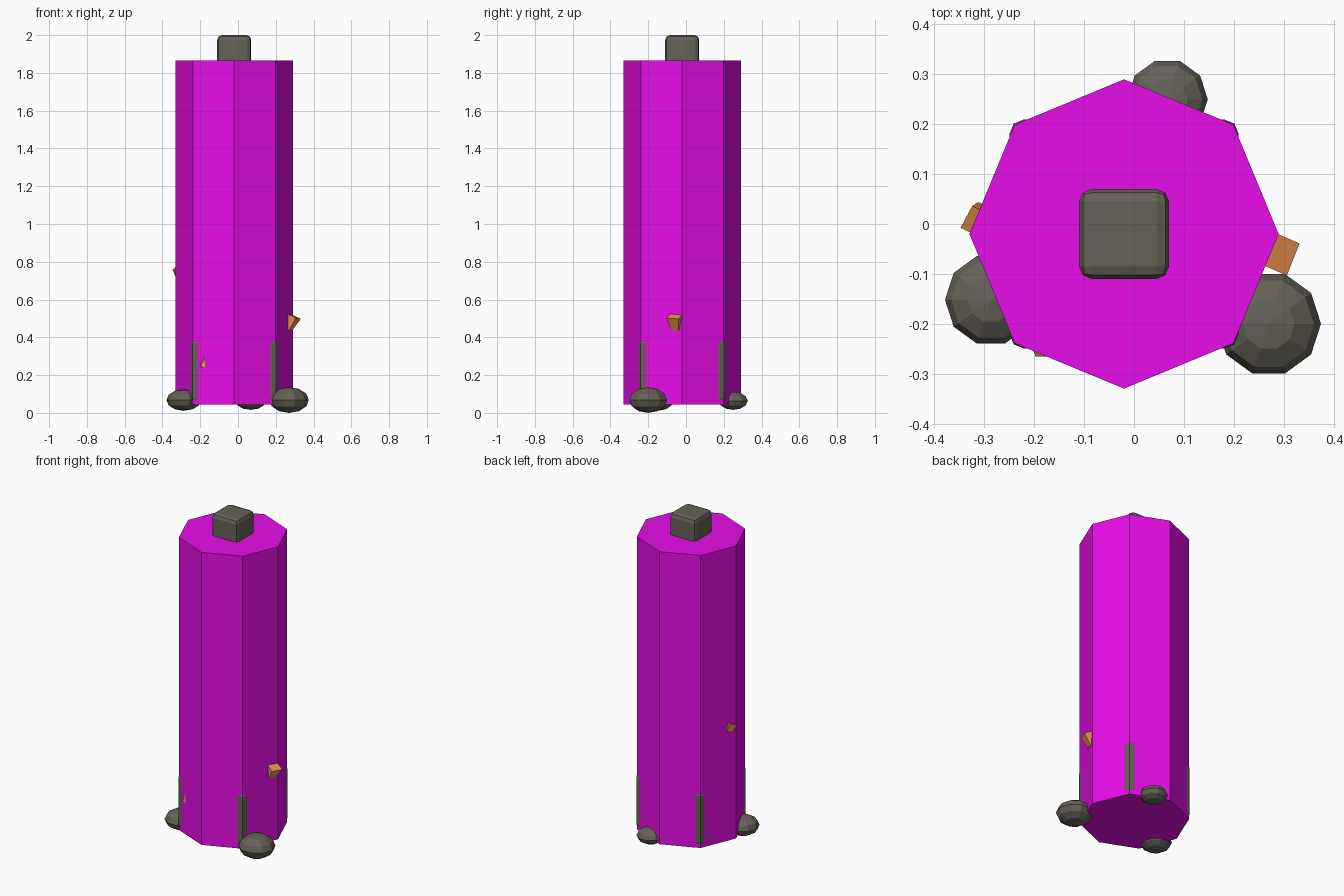
import bpy, bmesh, math
from mathutils import Matrix, Vector, Euler

if "Cube" in bpy.data.objects:
    bpy.data.objects.remove(bpy.data.objects["Cube"])


def material(name, rgb):
    m = bpy.data.materials.new(name)
    m.diffuse_color = (*rgb, 1)
    m.use_nodes = True
    m.node_tree.nodes["Principled BSDF"].inputs["Base Color"].default_value = m.diffuse_color
    return m


STONE = material("stone", (0.13, 0.12, 0.095))
MAGENTA = material("magenta", (0.80, 0.004, 0.80))
ORANGE = material("orange", (0.85, 0.30, 0.08))
CX = CY = -0.02


def finish(name, bm, mat):
    bmesh.ops.recalc_face_normals(bm, faces=bm.faces)
    me = bpy.data.meshes.new(name)
    bm.to_mesh(me)
    bm.free()
    me.materials.append(mat)
    ob = bpy.data.objects.new(name, me)
    bpy.context.collection.objects.link(ob)
    return ob


def block(name, half, z0, z1, bevel):
    bm = bmesh.new()
    bmesh.ops.create_cube(bm, size=1, matrix=Matrix.Translation((CX, CY, (z0 + z1) / 2))
                          @ Matrix.Diagonal((2 * half, 2 * half, z1 - z0, 1)))
    ob = finish(name, bm, STONE)
    mod = ob.modifiers.new("bevel", "BEVEL")
    mod.width, mod.segments = bevel, 2


def stone(name, x, y, z, r, h):
    bm = bmesh.new()
    bmesh.ops.create_uvsphere(bm, u_segments=10, v_segments=6, radius=1,
                              matrix=Matrix.Translation((x, y, z))
                              @ Matrix.Diagonal((r, r, h, 1))
                              @ Matrix.Rotation(math.radians(18), 4, 'Z'))
    finish(name, bm, STONE)


def shard(name, loc, size, rot):
    bm = bmesh.new()
    bmesh.ops.create_cone(bm, cap_ends=True, segments=4, radius1=0.45, radius2=0.7, depth=1,
                          matrix=Matrix.LocRotScale(Vector(loc),
                                                    Euler([math.radians(a) for a in rot]),
                                                    Vector(size)))
    finish(name, bm, ORANGE)


# octagonal column shell
bm = bmesh.new()
bmesh.ops.create_cone(bm, cap_ends=True, segments=8, radius1=0.31, radius2=0.31, depth=1.82,
                      matrix=Matrix.Translation((CX, CY, 0.955)))
finish("octagonal_column", bm, MAGENTA)

# inner post showing at the top, and base block whose corners poke out
block("post", 0.09, 0.2, 2.0, 0.025)
block("base_block", 0.23, 0.048, 0.4, 0.03)

# flattened stones round the foot
stone("stone_right", 0.27, -0.2, 0.068, 0.105, 0.068)
stone("stone_left", -0.287, -0.152, 0.068, 0.092, 0.057)
stone("stone_back", 0.067, 0.25, 0.064, 0.081, 0.048)

# small orange shards breaking the surface
shard("shard_right", (0.275, -0.055, 0.48), (0.07, 0.07, 0.075), (15, 20, 25))
shard("shard_front", (-0.175, -0.245, 0.262), (0.045, 0.06, 0.055), (20, 25, 60))
shard("shard_left", (-0.308, 0.012, 0.745), (0.055, 0.055, 0.05), (20, -15, 15))
